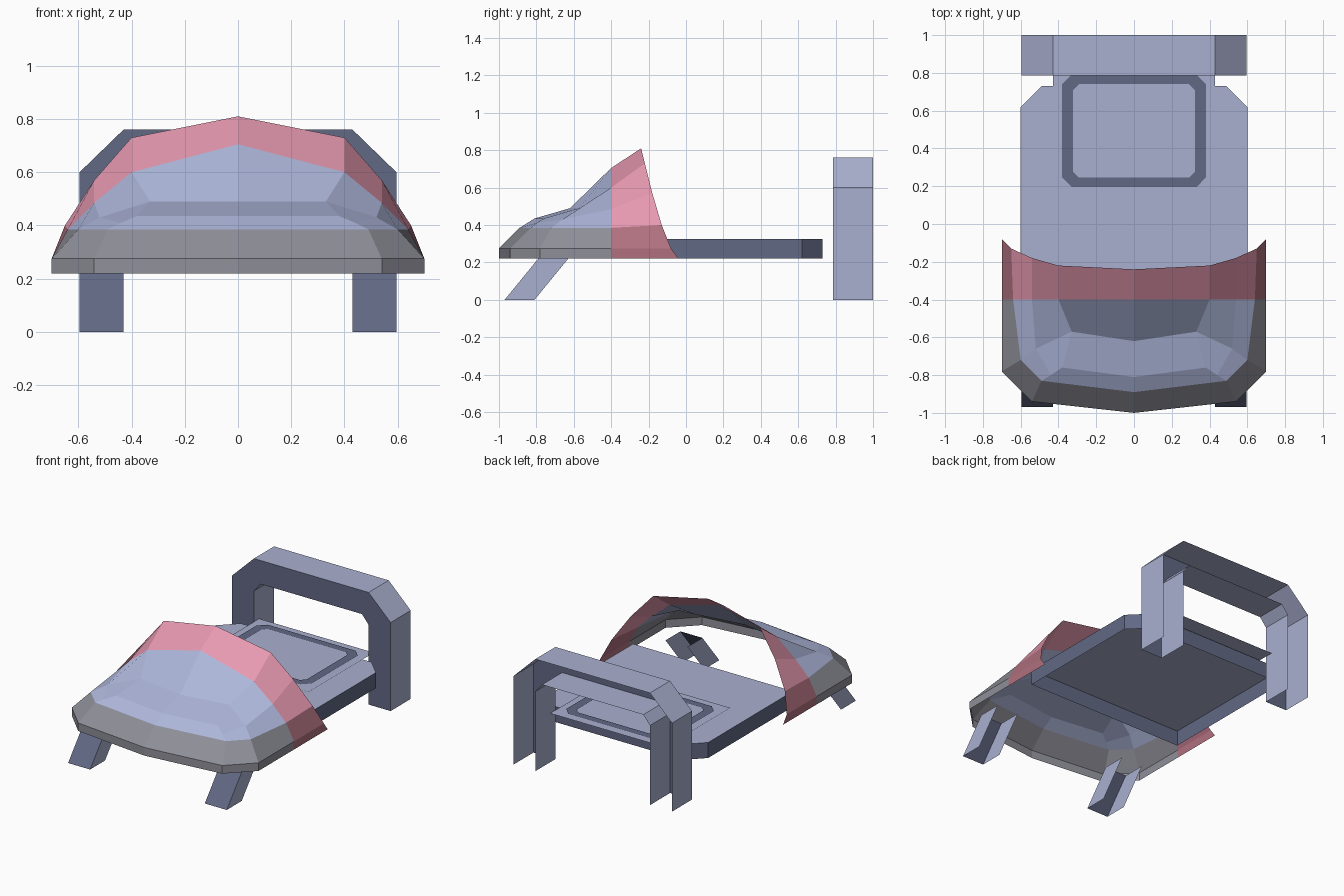
import bpy

cube = bpy.data.objects.get("Cube")
if cube:
    bpy.data.objects.remove(cube, do_unlink=True)


def material(name, r, g, b):
    """Flat material from 0-255 display values, stored as linear."""
    lin = [((c / 255 + 0.055) / 1.055) ** 2.4 for c in (r, g, b)] + [1.0]
    m = bpy.data.materials.new(name)
    m.use_nodes = True
    m.diffuse_color = lin
    m.node_tree.nodes["Principled BSDF"].inputs["Base Color"].default_value = lin
    return m


LAVENDER = material("lavender", 170, 176, 208)
SLATE = material("dark slate", 97, 104, 132)
QUILT = material("pale blue", 174, 183, 219)
GREY = material("warm grey", 143, 143, 153)
PINK = material("pink", 232, 154, 177)
ROSE = material("dark rose", 176, 112, 127)


def build(name, verts, faces, mats, rule=None, mirror=False):
    """Make a mesh part; rule(face_index) picks the material slot."""
    mesh = bpy.data.meshes.new(name)
    mesh.from_pydata(verts, [], faces)
    for m in mats:
        mesh.materials.append(m)
    if rule:
        for p in mesh.polygons:
            p.material_index = rule(p.index)
    mesh.update()
    obj = bpy.data.objects.new(name, mesh)
    bpy.context.collection.objects.link(obj)
    if mirror:
        mod = obj.modifiers.new("mirror", "MIRROR")
        mod.use_axis[0] = True
        mod.merge_threshold = 0.001
    return obj


def strip(a, b, n, closed=False):
    """Quads joining two runs of n vertices starting at a and b."""
    return [(a + i, a + (i + 1) % n, b + (i + 1) % n, b + i)
            for i in range(n if closed else n - 1)]


# Hood: cross-sections from the ridge down to the rim, back to front
rim_bottom = 0.22
sections = [
    [(0, -.24, .81), (.4, -.22, .73), (.54, -.18, .57), (.65, -.13, .4), (.7, -.08, .275), (.7, -.04, rim_bottom)],
    [(0, -.4, .705), (.4, -.4, .6), (.54, -.4, .485), (.64, -.4, .385), (.7, -.4, .275), (.7, -.4, rim_bottom)],
    [(0, -.62, .49), (.33, -.57, .49), (.52, -.66, .43), (.6, -.72, .385), (.7, -.78, .275), (.7, -.78, rim_bottom)],
    [(0, -.81, .435), (.38, -.76, .435), (.44, -.8, .41), (.49, -.83, .385), (.54, -.94, .275), (.54, -.94, rim_bottom)],
]
nose = [(0, -.89, .385), (0, -1, .275), (0, -1, rim_bottom)]
verts = [v for s in sections for v in s] + nose
faces = []
for s in range(3):
    faces += strip(s * 6, s * 6 + 6, 6)
first = 3 * 6
nose_start = 4 * 6
faces += [(first, first + 1, first + 2, first + 3, nose_start),
          (nose_start, first + 3, first + 4, nose_start + 1),
          (nose_start + 1, first + 4, first + 5, nose_start + 2)]


def hood_colour(i):
    if i >= 15:
        return 0 if i == 15 else 1
    low = i % 5 >= 3
    return (3 if low else 2) if i < 5 else (1 if low else 0)


build("hood", verts, faces, [QUILT, GREY, PINK, ROSE], hood_colour, mirror=True)

# Platform: open underneath, back corners cut
outline = [(-.6, -.29), (.6, -.29), (.6, .62), (.49, .73), (-.49, .73), (-.6, .62)]
n = len(outline)
verts = [(x, y, z) for z in (.22, .325) for x, y in outline]
build("platform", verts, strip(0, n, n, True) + [tuple(range(n, 2 * n))],
      [SLATE, LAVENDER], lambda i: int(i == n))

# Thin mat with a dark rounded border
build("mat_panel", [(-.43, .14, .331), (.43, .14, .331), (.43, .84, .331), (-.43, .84, .331)],
      [(0, 1, 2, 3)], [LAVENDER])


def cut_rectangle(w, y0, y1, c, z):
    half = [(w - c, y0), (w, y0 + c), (w, y1 - c), (w - c, y1)]
    return [(x, y, z) for x, y in half] + [(-x, y, z) for x, y in reversed(half)]


ring = cut_rectangle(.38, .195, .79, .05, .336) + cut_rectangle(.322, .245, .74, .03, .336)
build("mat_border", ring, strip(0, 8, 8, True), [SLATE])

# Rear arch: front face with outer and inner bands, open at the back
outer = [(.595, 0), (.595, .6), (.43, .76), (0, .76)]
inner = [(.43, 0), (.43, .54), (.38, .6), (0, .6)]
verts = [(x, y, z) for y in (.785, 1) for run in (outer, inner) for x, z in run]
faces = strip(0, 4, 4) + strip(8, 0, 4) + strip(4, 12, 4)
build("rear_arch", verts, faces, [SLATE, LAVENDER], lambda i: int(i >= 3), mirror=True)

# Front legs: slanted channels, open at the back
verts = [(x, y + lean, z) for lean, z in ((0, 0), (.18, .22))
         for x, y in ((.43, -.81), (.43, -.97), (.595, -.97), (.595, -.81))]
build("front_legs", verts, strip(0, 4, 4), [LAVENDER, SLATE], lambda i: int(i == 1), mirror=True)
